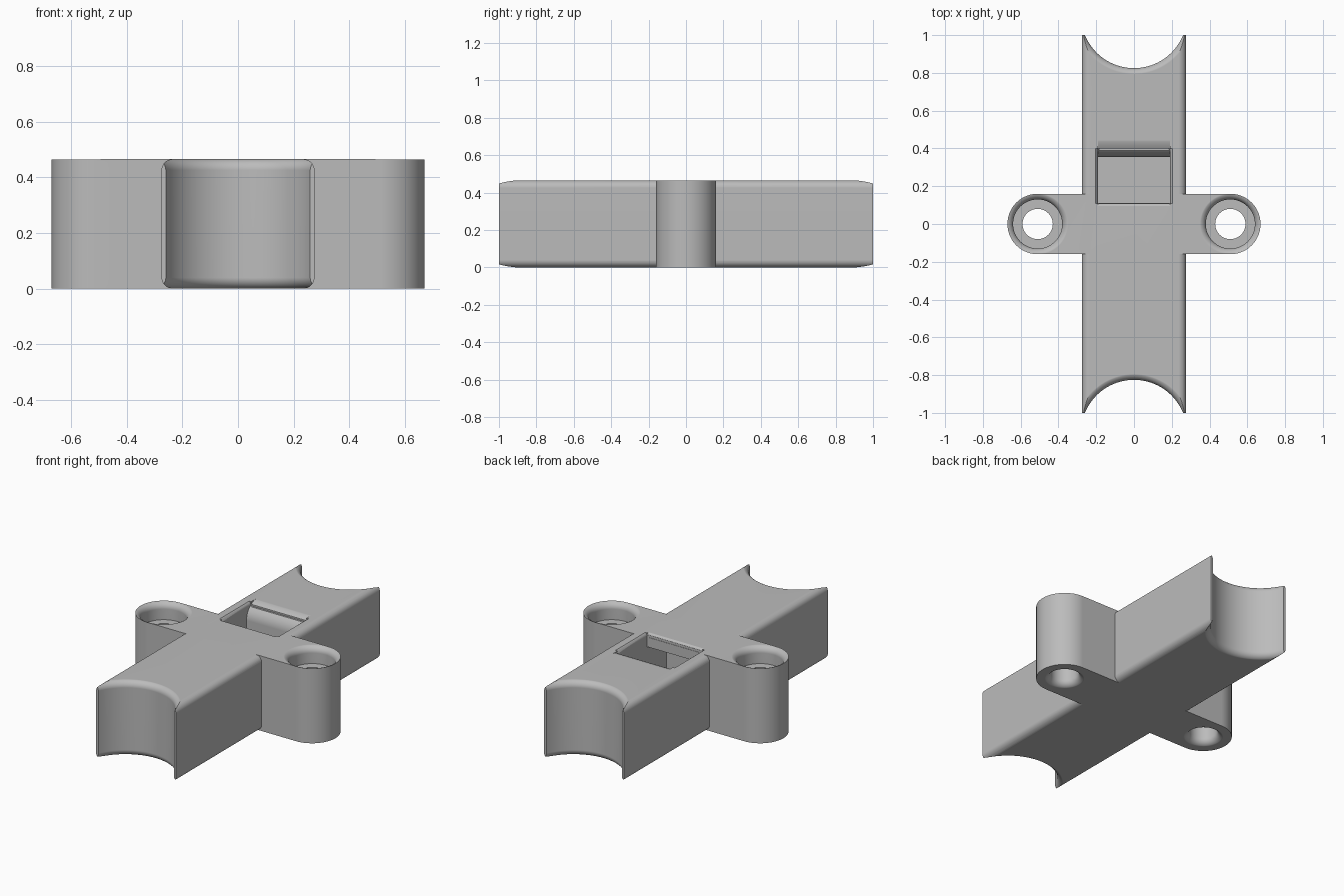
import bpy, bmesh, math

if "Cube" in bpy.data.objects:
    bpy.data.objects.remove(bpy.data.objects["Cube"])

H = 0.465      # total height
F = 0.04       # edge rounding
SEG = 8

grey = bpy.data.materials.new("light grey")
grey.diffuse_color = (0.5, 0.5, 0.5, 1)
grey.use_nodes = True
grey.node_tree.nodes["Principled BSDF"].inputs["Base Color"].default_value = grey.diffuse_color


def make(name, bm):
    bmesh.ops.recalc_face_normals(bm, faces=bm.faces)
    me = bpy.data.meshes.new(name)
    bm.to_mesh(me)
    bm.free()
    me.materials.append(grey)
    ob = bpy.data.objects.new(name, me)
    bpy.context.collection.objects.link(ob)
    return ob


def arc(cx, cy, r, a0, a1, n=SEG):
    return [(cx + r * math.cos(math.radians(a0 + (a1 - a0) * i / n)),
             cy + r * math.sin(math.radians(a0 + (a1 - a0) * i / n))) for i in range(n + 1)]


def prism(name, pts, place, lo, hi, rounding=0):
    """Extrude a closed 2D outline; place(u, v, w) gives the 3D position."""
    bm = bmesh.new()
    a = [bm.verts.new(place(u, v, lo)) for u, v in pts]
    b = [bm.verts.new(place(u, v, hi)) for u, v in pts]
    caps = [bm.faces.new(a[::-1]), bm.faces.new(b)]
    n = len(pts)
    for i in range(n):
        bm.faces.new((a[i], a[(i + 1) % n], b[(i + 1) % n], b[i]))
    if rounding:
        edges = list({e for f in caps for e in f.edges})
        bmesh.ops.bevel(bm, geom=edges, offset=rounding, segments=SEG,
                        profile=0.5, affect='EDGES')
    return make(name, bm)


def revolve(name, prof, x, y, n=72):
    """Turn an (r, z) profile around a vertical axis at x, y."""
    bm = bmesh.new()
    rings = [[bm.verts.new((x + r * math.cos(2 * math.pi * i / n),
                            y + r * math.sin(2 * math.pi * i / n), z))
              for i in range(n)] for r, z in prof]
    for a, b in zip(rings, rings[1:]):
        for i in range(n):
            bm.faces.new((a[i], a[(i + 1) % n], b[(i + 1) % n], b[i]))
    bm.faces.new(rings[0][::-1])
    bm.faces.new(rings[-1])
    return make(name, bm)


def combine(base, tool, op):
    mod = base.modifiers.new("cut", 'BOOLEAN')
    mod.operation, mod.solver, mod.object = op, 'EXACT', tool
    bpy.context.view_layer.update()
    deps = bpy.context.evaluated_depsgraph_get()
    me = bpy.data.meshes.new_from_object(base.evaluated_get(deps))
    base.modifiers.clear()
    base.data = me
    bpy.data.objects.remove(tool)


def flared(r_low, r_high, ledge=None):
    """Hole profile that widens with a rounded lip at bottom and top."""
    e = 0.001
    low = [(r_low + F, -0.05)] + arc(r_low + F, F - e, F, 270, 180)
    high = arc(r_high + F, H - F + e, F, 180, 90) + [(r_high + F, H + 0.05)]
    step = [(r_low, ledge), (r_high, ledge)] if ledge else []
    return low + step + high


# long bar with rounded long edges
W = 0.275
section = (arc(W - F, F, F, -90, 0) + arc(W - F, H - F, F, 0, 90)
           + arc(F - W, H - F, F, 90, 180) + arc(F - W, F, F, 180, 270))
bracket = prism("cross_bracket", section, lambda u, v, w: (u, w, v), -1, 1)

# cross arm with round ends
outline = arc(0.51, 0, 0.16, -90, 90, 36) + arc(-0.51, 0, 0.16, 90, 270, 36)
arm = prism("cross_arm", outline, lambda u, v, w: (u, v, w), 0, H, F)
combine(bracket, arm, 'UNION')

# hollow saddles at both ends, and counterbored screw holes
for s in (-1, 1):
    combine(bracket, revolve("saddle_cutter", flared(0.28, 0.28), 0, s * 1.105, 96),
            'DIFFERENCE')
    combine(bracket, revolve("screw_hole_cutter", flared(0.08, 0.13, 0.36), s * 0.51, 0),
            'DIFFERENCE')

# pocket with a rounded back lip and a recess under the front lip
pocket = ([(-0.08, 0.15), (0.355, 0.15)] + arc(0.455, 0.366, 0.1, 180, 90)
          + [(0.455, 0.52), (0.09, 0.52)] + arc(0.09, H - 0.019, 0.02, 90, 0, 4)
          + [(0.11, 0.38), (-0.08, 0.38)])
combine(bracket, prism("pocket_cutter", pocket, lambda u, v, w: (w, u, v), -0.19, 0.19),
        'DIFFERENCE')

# softened side lips of the pocket
lip = [(-0.18, 0.44), (0.18, 0.44), (0.19, 0.446), (0.196, 0.459), (0.205, 0.466),
       (0.205, 0.5), (-0.205, 0.5), (-0.205, 0.466), (-0.196, 0.459), (-0.19, 0.446)]
combine(bracket, prism("lip_cutter", lip, lambda u, v, w: (u, w, v), 0.108, 0.4),
        'DIFFERENCE')

# smooth shading with crisp seams and flat large faces
bpy.context.view_layer.objects.active = bracket
bracket.select_set(True)
bpy.ops.object.shade_smooth_by_angle(angle=math.radians(30))
normals = bracket.modifiers.new("even_normals", 'WEIGHTED_NORMAL')
normals.keep_sharp = True
